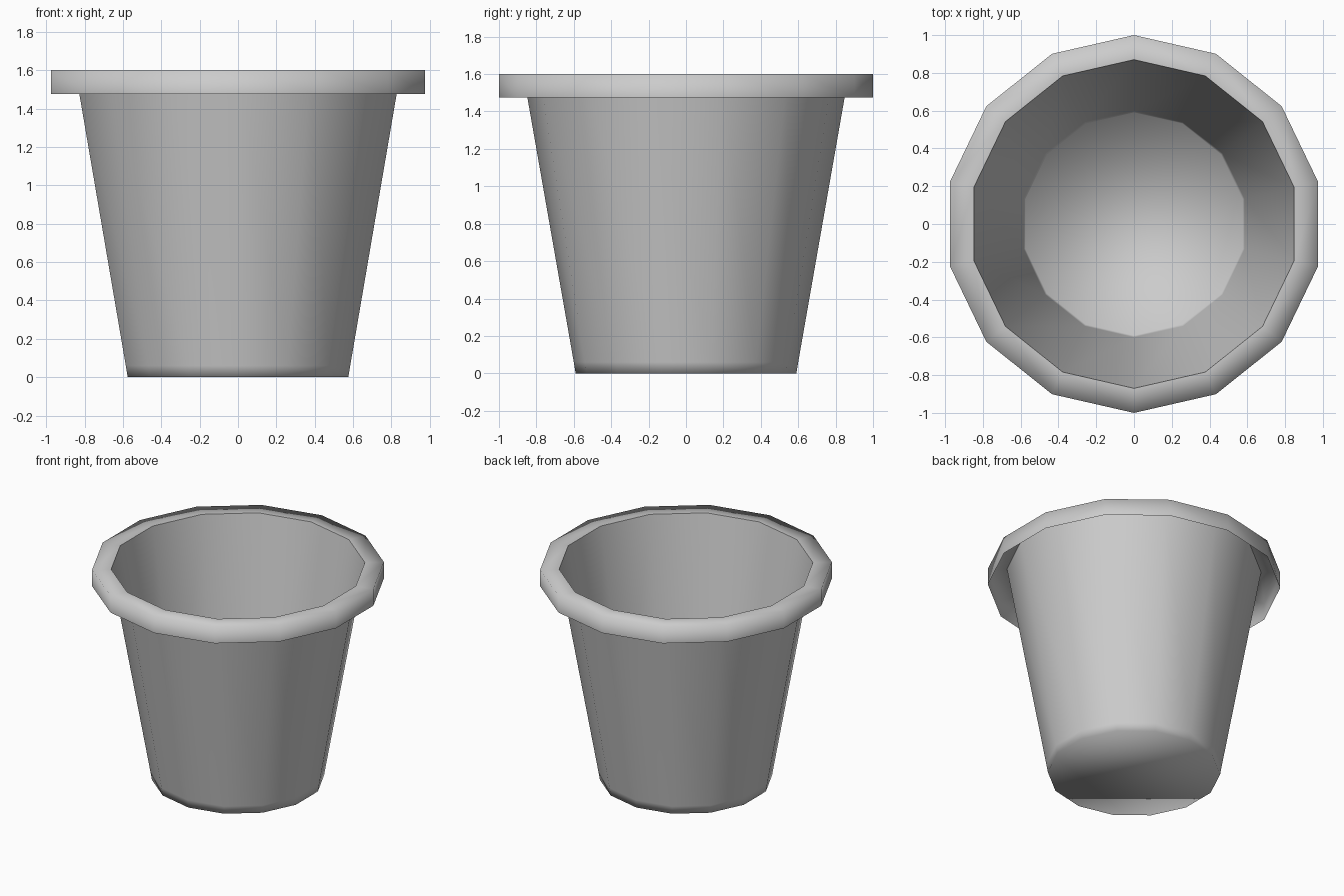
import bpy, bmesh
from math import sin, cos, tau

if "Cube" in bpy.data.objects:
    bpy.data.objects.remove(bpy.data.objects["Cube"])

SIDES = 14


def lathe(name, profile, cap_bottom=False):
    """Revolve a (radius, z) profile into an open smooth shell."""
    bm = bmesh.new()
    rings = [[bm.verts.new((r * sin(tau * i / SIDES), r * cos(tau * i / SIDES), z))
              for i in range(SIDES)] for r, z in profile]
    for a, b in zip(rings, rings[1:]):
        for i in range(SIDES):
            j = (i + 1) % SIDES
            bm.faces.new((a[j], a[i], b[i], b[j])[::-1])
    if cap_bottom:
        bm.faces.new(rings[0])
    bmesh.ops.recalc_face_normals(bm, faces=bm.faces)
    # Outer side of the shell faces away from the axis
    bm.normal_update()
    side = max(bm.faces, key=lambda f: abs(f.normal.xy.dot(f.calc_center_median().xy)))
    if side.normal.xy.dot(side.calc_center_median().xy) < 0:
        bmesh.ops.reverse_faces(bm, faces=bm.faces)
    for f in bm.faces:
        f.smooth = True
    mesh = bpy.data.meshes.new(name)
    bm.to_mesh(mesh)
    bm.free()
    obj = bpy.data.objects.new(name, mesh)
    bpy.context.collection.objects.link(obj)
    return obj


# Tapered thin wall with a closed floor and a tight loop near the base
lathe("pot_body", [(0.59, 0), (0.60, 0.06), (0.87, 1.6)], cap_bottom=True)

# Overhanging rim: flat top ring and outer skirt, open underneath
lathe("pot_rim", [(1.0, 1.475), (1.0, 1.6), (0.87, 1.6)])
